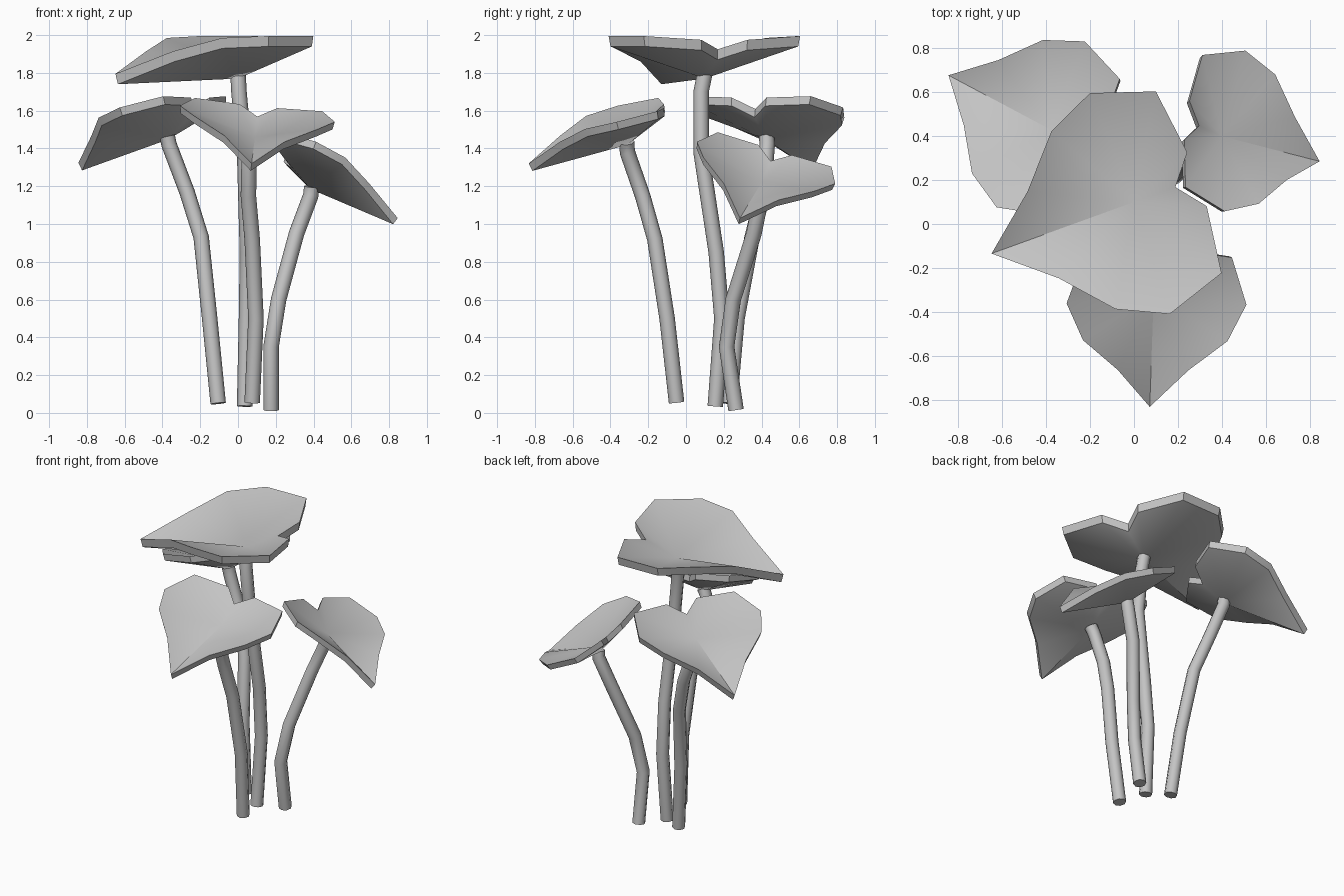
import bpy, bmesh, math
from mathutils import Vector

if "Cube" in bpy.data.objects:
    bpy.data.objects.remove(bpy.data.objects["Cube"])

grey = bpy.data.materials.new("plain_grey")
grey.diffuse_color = (0.55, 0.55, 0.55, 1)
grey.use_nodes = True
grey.node_tree.nodes["Principled BSDF"].inputs["Base Color"].default_value = grey.diffuse_color

# Half outline of the heart-shaped leaf: along axis (tip +), sideways, height above the stem joint
HALF = [(0.69, 0, -0.03), (0.44, 0.21, 0.09), (0.245, 0.43, 0.16), (0.02, 0.535, 0.17),
        (-0.265, 0.44, 0.17), (-0.305, 0.13, 0.15), (-0.20, 0, 0.10)]
RIM = HALF + [(a, -b, c) for a, b, c in reversed(HALF[1:-1])]


def finish(name, bm, angle):
    bmesh.ops.recalc_face_normals(bm, faces=bm.faces)
    me = bpy.data.meshes.new(name)
    bm.to_mesh(me)
    bm.free()
    me.materials.append(grey)
    ob = bpy.data.objects.new(name, me)
    bpy.context.collection.objects.link(ob)
    bpy.ops.object.select_all(action='DESELECT')
    ob.select_set(True)
    bpy.context.view_layer.objects.active = ob
    bpy.ops.object.shade_smooth_by_angle(angle=math.radians(angle))


def leaf(name, centre, u, n, size):
    """Shallow heart-shaped shell fanned out from the stem joint."""
    v = n.cross(u)
    thick = 0.055 * size
    bm = bmesh.new()

    def layer(drop, k):
        mid = bm.verts.new(centre - n * drop)
        rim = [bm.verts.new(centre + (u * a * k + v * b * k + n * c) * size - n * drop)
               for a, b, c in RIM]
        for i in range(len(rim)):
            bm.faces.new((mid, rim[i - 1], rim[i]))
        return rim

    top, low = layer(0, 1), layer(thick, 0.98)
    for i in range(len(top)):
        bm.faces.new((top[i - 1], top[i], low[i], low[i - 1]))
    finish(name, bm, 40)


def stem(name, path, radius=0.041, sides=8):
    """Bent tube with closed ends."""
    bm = bmesh.new()
    pts = [Vector(p) for p in path]
    rings = []
    for i, p in enumerate(pts):
        d = (pts[min(i + 1, len(pts) - 1)] - pts[max(i - 1, 0)]).normalized()
        a = Vector((0, 1, 0)).cross(d).normalized()
        b = d.cross(a)
        rings.append([bm.verts.new(p + (a * math.cos(t) + b * math.sin(t)) * radius)
                      for t in (math.tau * k / sides for k in range(sides))])
    for r, s in zip(rings, rings[1:]):
        for k in range(sides):
            bm.faces.new((r[k - 1], r[k], s[k], s[k - 1]))
    bm.faces.new(rings[0])
    bm.faces.new(rings[-1])
    finish(name, bm, 50)


# name: leaf joint, tip direction, upward direction, size, stem path from the base up
PLANTS = {
    "top": ((0, 0.10, 1.825), (-0.94, -0.34, 0), (0, 0, 1), 1.0,
            [(0.035, 0.155, 0.035), (0.045, 0.19, 0.5), (0.05, 0.16, 0.85),
             (0.035, 0.08, 1.38), (0.005, 0.08, 1.7)]),
    "back_left": ((-0.38, 0.43, 1.49), (-0.853, 0.454, -0.26), (-0.23, 0.122, 0.966), 0.80,
                  [(-0.105, 0.23, 0.05), (-0.15, 0.27, 0.5), (-0.195, 0.35, 0.93),
                   (-0.27, 0.41, 1.17), (-0.365, 0.43, 1.42)]),
    "right": ((0.40, 0.40, 1.22), (0.91, -0.22, -0.34), (0.38, 0.22, 0.89), 0.72,
              [(0.175, 0.265, 0.015), (0.175, 0.215, 0.35), (0.215, 0.25, 0.6),
               (0.31, 0.36, 0.95), (0.385, 0.40, 1.15)]),
    "front": ((0.09, -0.32, 1.46), (-0.03, -0.97, -0.22), (0.1, -0.22, 0.97), 0.77,
              [(0.075, -0.05, 0.055), (0.095, -0.10, 0.5), (0.075, -0.165, 0.92),
               (0.055, -0.23, 1.15), (0.06, -0.31, 1.38)]),
}

for key, (c, u, n, size, path) in PLANTS.items():
    c, u, n = Vector(c), Vector(u).normalized(), Vector(n)
    n = (n - u * n.dot(u)).normalized()
    leaf(key + "_leaf", c, u, n, size)
    stem(key + "_stem", path + [c - n * 0.025])
